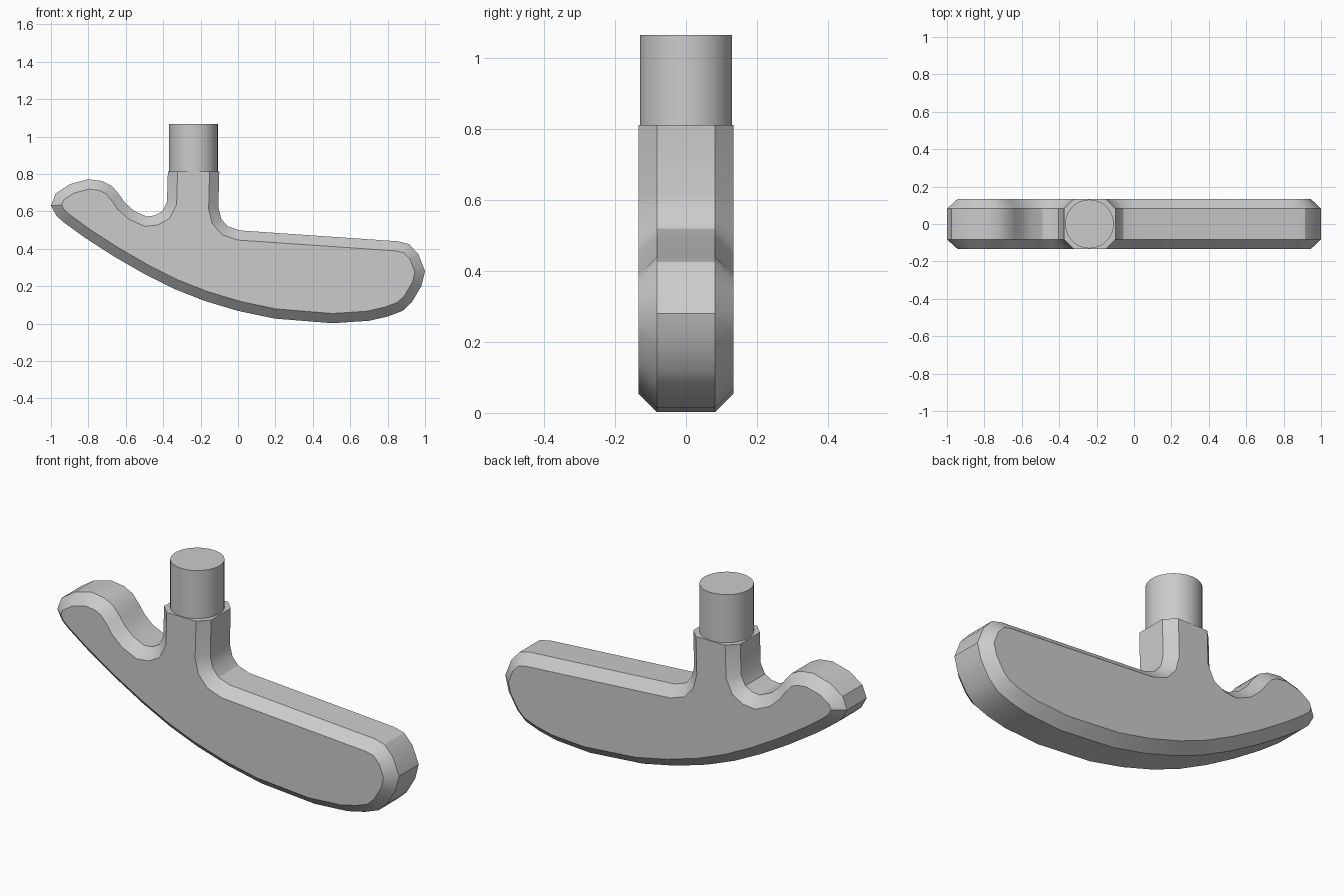
import bpy, math
from mathutils import Vector

if "Cube" in bpy.data.objects:
    bpy.data.objects.remove(bpy.data.objects["Cube"])

# Side outline of the handle, clockwise from the neck's top right corner
OUTLINE = [Vector(p) for p in [
    (-.10, .812), (-.105, .62), (-.09, .56), (-.055, .52), (.01, .498),
    (.855, .44), (.915, .425), (.965, .37), (1, .28), (.98, .20),
    (.93, .115), (.88, .068), (.80, .038), (.70, .015), (.505, .002),
    (.195, .027), (0, .068), (-.18, .122), (-.34, .185), (-.50, .265),
    (-.66, .357), (-.82, .46), (-.93, .54), (-.97, .575), (-1, .63),
    (-.975, .695), (-.90, .745), (-.80, .772), (-.725, .762), (-.675, .737),
    (-.635, .69), (-.605, .647), (-.555, .602), (-.49, .573), (-.445, .578),
    (-.405, .60), (-.38, .65), (-.375, .812)]]
CHAMFER, HALF, NECK_X = 0.052, 0.134, -0.238


def inset(points, d):
    """Mitred inward offset; the open neck top keeps its height."""
    out, n = [], len(points)
    for i, p in enumerate(points):
        a = (p - points[i - 1]).normalized()
        b = (points[(i + 1) % n] - p).normalized()
        if i == 0:
            out.append(p + Vector((-d, 0)))
        elif i == n - 1:
            out.append(p + Vector((d, 0)))
        else:
            na, nb = Vector((a.y, -a.x)), Vector((b.y, -b.x))
            m = (na + nb).normalized()
            out.append(p + m * (d / m.dot(na)))
    return out


def smooth(obj):
    bpy.ops.object.select_all(action='DESELECT')
    obj.select_set(True)
    bpy.context.view_layer.objects.active = obj
    bpy.ops.object.shade_smooth_by_angle(angle=math.radians(30))


# Chamfered handle: four outline rings stacked through the thickness
inner = inset(OUTLINE, CHAMFER)
rings = [(inner, -HALF), (OUTLINE, CHAMFER - HALF), (OUTLINE, HALF - CHAMFER), (inner, HALF)]
n = len(OUTLINE)
verts = [(p.x, y, p.y) for ring, y in rings for p in ring]
faces = [(r * n + i, r * n + i + n, r * n + i + n + 1, r * n + i + 1)
         for r in range(3) for i in range(n - 1)]
faces.append(tuple(reversed(range(n))))
faces.append(tuple(range(3 * n, 4 * n)))
# octagonal neck top
faces.append((0, n, 2 * n, 3 * n, 4 * n - 1, 3 * n - 1, 2 * n - 1, n - 1))
mesh = bpy.data.meshes.new("handle")
mesh.from_pydata(verts, [], faces)
handle = bpy.data.objects.new("handle", mesh)
bpy.context.collection.objects.link(handle)
bpy.context.view_layer.objects.active = handle
handle.select_set(True)
bpy.ops.object.mode_set(mode='EDIT')
bpy.ops.mesh.select_all(action='SELECT')
bpy.ops.mesh.normals_make_consistent(inside=False)
bpy.ops.object.mode_set(mode='OBJECT')
smooth(handle)

# Round stem rising out of the neck
bottom, top = 0.78, 1.066
bpy.ops.mesh.primitive_cylinder_add(vertices=48, radius=0.13, depth=top - bottom,
                                    location=(NECK_X, 0, (top + bottom) / 2))
stem = bpy.context.object
stem.name = "stem"
smooth(stem)
